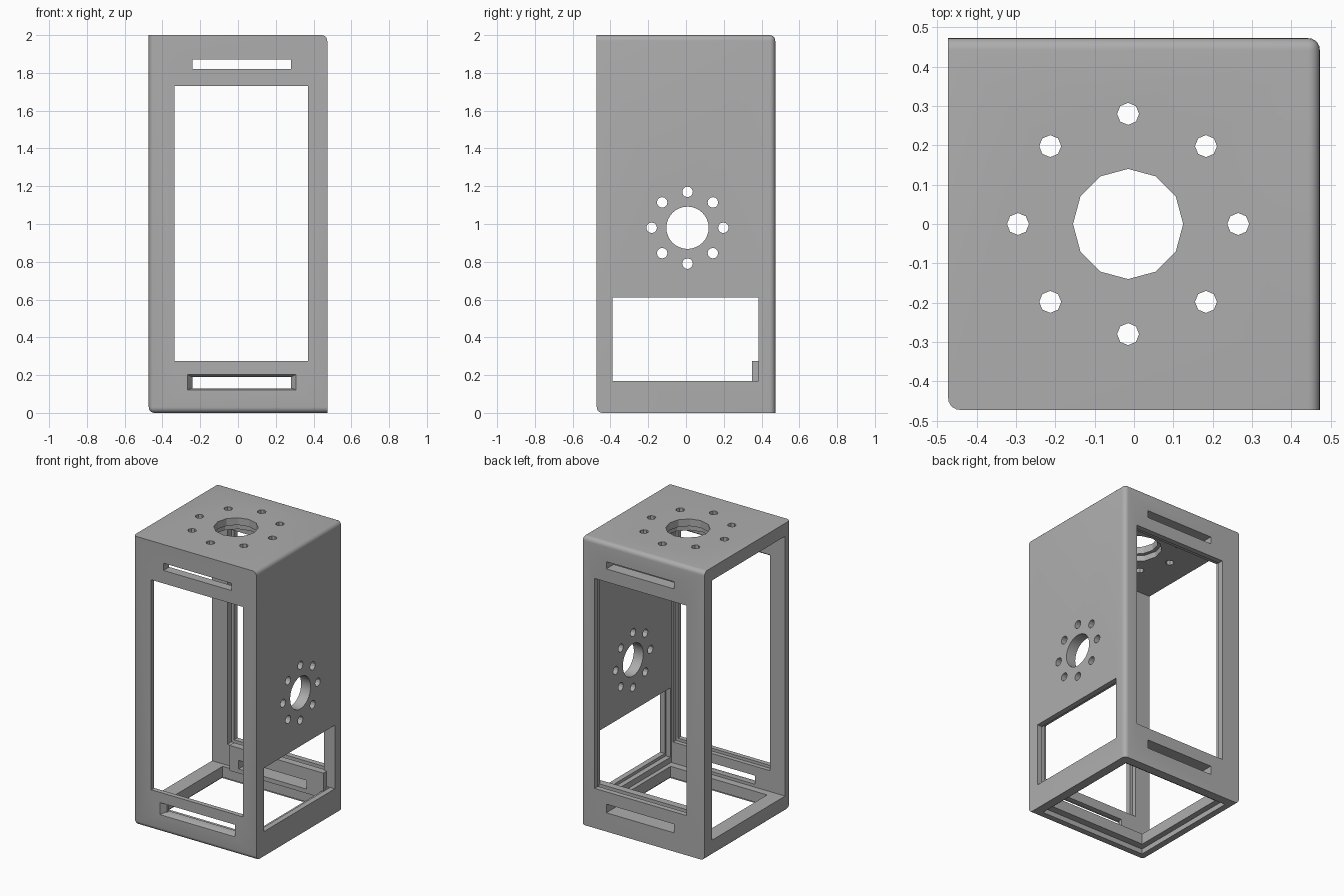
import bpy, bmesh, math
from mathutils import Matrix, Vector

cube = bpy.data.objects.get("Cube")
if cube:
    bpy.data.objects.remove(cube, do_unlink=True)

grey = bpy.data.materials.new("plain_grey")
grey.use_nodes = True
COLOUR = (0.42, 0.42, 0.42, 1)
grey.diffuse_color = COLOUR
grey.node_tree.nodes["Principled BSDF"].inputs["Base Color"].default_value = COLOUR


def to_object(name, bm):
    mesh = bpy.data.meshes.new(name)
    bmesh.ops.recalc_face_normals(bm, faces=bm.faces)
    bm.to_mesh(mesh)
    bm.free()
    mesh.materials.append(grey)
    obj = bpy.data.objects.new(name, mesh)
    bpy.context.collection.objects.link(obj)
    return obj


def box_bm(x, y, z):
    bm = bmesh.new()
    bmesh.ops.create_cube(bm, size=1)
    for v in bm.verts:
        v.co = [r[0] if c < 0 else r[1] for c, r in zip(v.co, (x, y, z))]
    return bm


def box(name, x, y, z):
    return to_object(name, box_bm(x, y, z))


def cylinder(name, centre, radius, depth, sides, axis="Z"):
    bm = bmesh.new()
    turn = Matrix.Rotation(math.pi / 2, 4, "Y") if axis == "X" else Matrix()
    bmesh.ops.create_cone(bm, cap_ends=True, segments=sides, radius1=radius,
                          radius2=radius, depth=depth,
                          matrix=Matrix.Translation(centre) @ turn)
    return to_object(name, bm)


def cut(target, cutter, keep=False):
    mod = target.modifiers.new("cut", "BOOLEAN")
    mod.operation = "DIFFERENCE"
    mod.solver = "EXACT"
    mod.object = cutter
    bpy.context.view_layer.objects.active = target
    bpy.ops.object.modifier_apply(modifier=mod.name)
    if not keep:
        bpy.data.objects.remove(cutter, do_unlink=True)


# Outer block: only edges shared by two like-signed or paired sides are rounded
H = 0.4725
bm = box_bm((-H, H), (-H, H), (0, 2))
rounded = []
for e in bm.edges:
    m = (e.verts[0].co + e.verts[1].co) / 2 - Vector((0, 0, 1))
    signs = [c > 0 for c in m if abs(c) > 0.1]
    if signs[0] == signs[1]:
        rounded.append(e)
bmesh.ops.bevel(bm, geom=rounded, offset=0.03, segments=5, profile=0.5,
                affect="EDGES", clamp_overlap=True)
body = to_object("frame_body", bm)

# Hollow interior, open on the -x side
cut(body, box("cavity", (-1, 0.4), (-0.41, 0.39), (0.11, 1.91)))

# Front and back windows, with a rabbet on the inner side of each wall
cut(body, box("window", (-0.335, 0.37), (-1, 1), (0.275, 1.73)))
cut(body, box("rabbet", (-0.355, 0.385), (-0.44, 0.435), (0.255, 1.75)))

# Side window with its rabbet
cut(body, box("side_window", (0.2, 1), (-0.39, 0.385), (0.17, 0.61)))
cut(body, box("side_rabbet", (0.2, 0.435), (-0.4, 0.38), (0.15, 0.63)))

# Floor opening, rabbeted from below
cut(body, box("floor_window", (-0.37, 0.37), (-0.36, 0.36), (-1, 0.3)))
cut(body, box("floor_rabbet", (-0.41, 0.41), (-0.41, 0.41), (-1, 0.035)))

# Ledge behind the lower back slot
ledge = box("back_ledge", (-0.31, 0.41), (0.35, 0.4), (0.1, 0.275))

# Slots through front and back
cut(body, box("upper_slot", (-0.24, 0.28), (-1, 1), (1.82, 1.87)))
lower = box("lower_slot", (-0.24, 0.28), (-1, 1), (0.13, 0.19))
cut(ledge, lower, keep=True)
cut(body, lower)

# Flared mouth of the lower front slot
bm = box_bm((-0.27, 0.31), (-0.475, -0.435), (0.12, 0.205))
for v in bm.verts:
    if v.co.y > -0.45:
        v.co.x = 0.02 + (v.co.x - 0.02) * 0.9
        v.co.z = 0.16 + (v.co.z - 0.16) * 0.67
cut(body, to_object("slot_flare", bm))

# Top hole with counterbore beneath, and its ring of screw holes
cut(body, cylinder("top_hole", (-0.015, 0, 1.95), 0.14, 0.3, 12))
cut(body, cylinder("top_counterbore", (-0.015, 0, 1.9), 0.165, 0.1, 12))
# Side hole and its ring of screw holes
cut(body, cylinder("side_hole", (H, 0.008, 0.98), 0.112, 0.4, 32, "X"))
for i in range(8):
    a = i * math.pi / 4
    c, s = math.cos(a), math.sin(a)
    cut(body, cylinder("top_screw", (-0.015 + 0.28 * c, 0.28 * s, 1.95), 0.028, 0.3, 8))
    cut(body, cylinder("side_screw", (H, 0.008 + 0.19 * c, 0.98 + 0.19 * s),
                       0.028, 0.4, 12, "X"))

# Smooth rounded edges, sharp corners
bpy.ops.object.select_all(action="DESELECT")
body.select_set(True)
bpy.context.view_layer.objects.active = body
bpy.ops.object.shade_smooth_by_angle(angle=math.radians(25))
